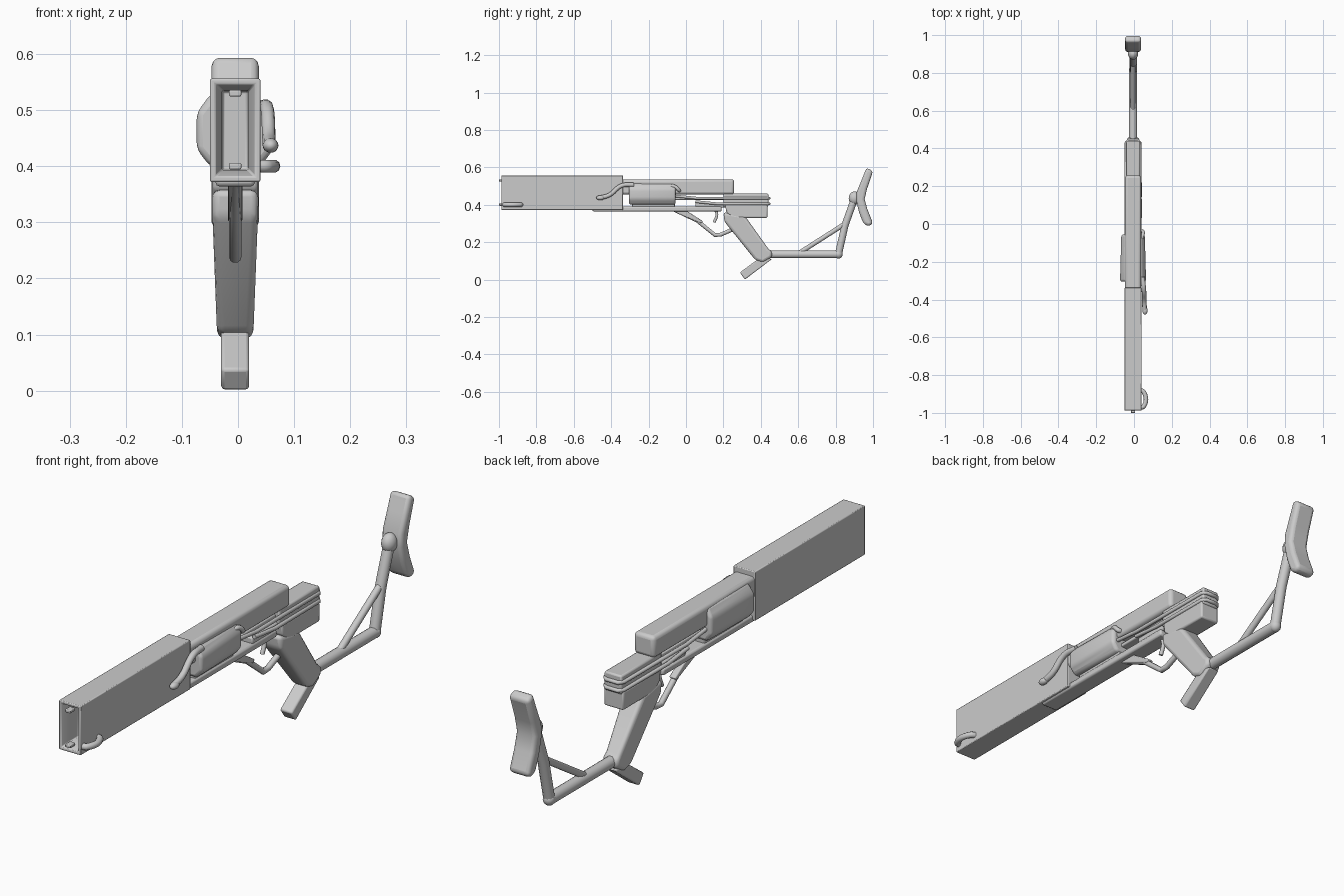
import bpy
import bmesh
from mathutils import Vector

if "Cube" in bpy.data.objects:
    bpy.data.objects.remove(bpy.data.objects["Cube"], do_unlink=True)

CX = -0.005  # centre plane of the body

grey = bpy.data.materials.new("light grey")
grey.use_nodes = True
COLOUR = (0.6, 0.6, 0.6, 1)
grey.diffuse_color = COLOUR
grey.node_tree.nodes["Principled BSDF"].inputs["Base Color"].default_value = COLOUR


def finish(name, mesh, bevel=0.0, segments=2, angle=40):
    """Wrap a mesh in an object with material, bevel and smooth shading."""
    mesh.materials.clear()
    mesh.materials.append(grey)
    obj = bpy.data.objects.new(name, mesh)
    bpy.context.collection.objects.link(obj)
    if bevel:
        mod = obj.modifiers.new("Bevel", "BEVEL")
        mod.width = bevel
        mod.segments = segments
        mod.limit_method = "ANGLE"
    bpy.ops.object.select_all(action="DESELECT")
    obj.select_set(True)
    bpy.context.view_layer.objects.active = obj
    bpy.ops.object.shade_smooth_by_angle(angle=angle * 3.14159 / 180)
    return obj


def prism(name, points, to_3d, depth, bevel=0.0, segments=2, adjust=None):
    """Extrude a 2D outline along the given depth vector."""
    bm = bmesh.new()
    face = bm.faces.new([bm.verts.new(to_3d(p)) for p in points])
    extruded = bmesh.ops.extrude_face_region(bm, geom=[face])["geom"]
    verts = [v for v in extruded if isinstance(v, bmesh.types.BMVert)]
    bmesh.ops.translate(bm, verts=verts, vec=depth)
    bmesh.ops.recalc_face_normals(bm, faces=bm.faces)
    if adjust:
        adjust(bm)
    mesh = bpy.data.meshes.new(name)
    bm.to_mesh(mesh)
    bm.free()
    return finish(name, mesh, bevel, segments)


def side_prism(name, points, width, bevel=0.0, segments=2, adjust=None):
    """Side outline of (y, z) points, centred on the body plane."""
    return prism(name, points, lambda p: (CX - width / 2, p[0], p[1]),
                 Vector((width, 0, 0)), bevel, segments, adjust)


def box(name, y0, y1, z0, z1, width, bevel=0.005, segments=2, adjust=None):
    outline = [(y0, z0), (y1, z0), (y1, z1), (y0, z1)]
    return side_prism(name, outline, width, bevel, segments, adjust)


def tube(name, points, radius, smooth=False):
    """Round rod through (x, y, z) points."""
    curve = bpy.data.curves.new(name, "CURVE")
    curve.dimensions = "3D"
    curve.bevel_depth = radius
    curve.bevel_resolution = 3
    curve.use_fill_caps = True
    if smooth:
        spline = curve.splines.new("BEZIER")
        spline.bezier_points.add(len(points) - 1)
        for bp, p in zip(spline.bezier_points, points):
            bp.co = p
            bp.handle_left_type = bp.handle_right_type = "AUTO"
        spline.resolution_u = 6
    else:
        spline = curve.splines.new("POLY")
        spline.points.add(len(points) - 1)
        for sp, p in zip(spline.points, points):
            sp.co = (*p, 1)
    temp = bpy.data.objects.new(name + " path", curve)
    bpy.context.collection.objects.link(temp)
    bpy.context.view_layer.update()
    mesh = bpy.data.meshes.new_from_object(
        temp.evaluated_get(bpy.context.evaluated_depsgraph_get()))
    bpy.data.objects.remove(temp, do_unlink=True)
    return finish(name, mesh, angle=50)


def ball(name, centre, size):
    bm = bmesh.new()
    bmesh.ops.create_uvsphere(bm, u_segments=16, v_segments=10, radius=1)
    bmesh.ops.scale(bm, verts=bm.verts, vec=size)
    bmesh.ops.translate(bm, verts=bm.verts, vec=centre)
    mesh = bpy.data.meshes.new(name)
    bm.to_mesh(mesh)
    bm.free()
    return finish(name, mesh)


# Long front housing with a funnel-shaped slot in its nose
def cut_slot(bm):
    front = min(bm.faces, key=lambda f: f.calc_center_median().y)
    bmesh.ops.inset_region(bm, faces=[front], thickness=0.014)
    bmesh.ops.inset_region(bm, faces=[front], thickness=0.016, depth=-0.03)
    bmesh.ops.inset_region(bm, faces=[front], thickness=0.003, depth=-0.05)


box("front_housing", -0.987, -0.337, 0.372, 0.556, 0.09, 0.003, 2, cut_slot)
for z in (0.4, 0.53):
    box("nose_tab", -1.0, -0.97, z - 0.006, z + 0.006, 0.022, 0.003)

# Receiver and lower rail
box("upper_receiver", -0.36, 0.257, 0.455, 0.536, 0.086, 0.014, 3)
box("receiver_core", -0.29, -0.06, 0.385, 0.47, 0.06)
box("inner_bar", -0.1, 0.25, 0.425, 0.44, 0.04, 0.004)
box("lower_rail", -0.5, 0.19, 0.364, 0.39, 0.07, 0.007)
box("rail_bridge", 0.05, 0.24, 0.385, 0.412, 0.06, 0.006)

# Side bulges wrapping the receiver
section = [(-0.048, 0.53), (-0.074, 0.495), (-0.074, 0.43), (-0.05, 0.4),
           (0.04, 0.4), (0.064, 0.43), (0.064, 0.485), (0.04, 0.515)]


def taper_ends(bm):
    for v in bm.verts:
        if v.co.y > -0.1:
            v.co.x = CX + (v.co.x - CX) * 0.9


prism("side_bulges", section, lambda p: (p[0], -0.305, p[1]),
      Vector((0, 0.25, 0)), 0.012, 3, taper_ends)

# Handle, front lug and small hook on the left side
tube("cocking_handle", [(0.045, -0.28, 0.507), (0.052, -0.345, 0.502),
                        (0.055, -0.41, 0.452), (0.056, -0.46, 0.437)], 0.012, True)
ball("handle_knob", (0.058, -0.458, 0.437), (0.014, 0.022, 0.013))
tube("front_lug", [(0.035, -0.972, 0.4), (0.052, -0.965, 0.4),
                   (0.052, -0.89, 0.4), (0.035, -0.88, 0.4)], 0.012, True)
tube("side_hook", [(0.035, -0.09, 0.495), (0.046, -0.06, 0.498),
                   (0.046, -0.038, 0.478), (0.035, -0.035, 0.475)], 0.009, True)

# Rear block with rods wrapping round its back
box("rear_upper_block", 0.2, 0.44, 0.39, 0.46, 0.072, 0.006)
side_prism("rear_lower_block", [(0.21, 0.40), (0.215, 0.36), (0.25, 0.33),
                                (0.435, 0.33), (0.435, 0.40)], 0.08, 0.006)
for z, start in ((0.435, -0.06), (0.405, 0.05)):
    right = [(CX - 0.037, start, z + 0.012), (CX - 0.039, start + 0.12, z),
             (CX - 0.037, 0.43, z), (CX - 0.025, 0.445, z)]
    left = [(2 * CX - x, y, zz) for x, y, zz in reversed(right)]
    tube("wrap_rod", right + left, 0.0075)


# Raked grip, wider at the top, with a foot
def flare_top(bm):
    for v in bm.verts:
        if v.co.z > 0.28:
            v.co.x = CX + (v.co.x - CX) * 1.3


side_prism("grip", [(0.2, 0.36), (0.205, 0.31), (0.37, 0.105), (0.41, 0.09),
                    (0.46, 0.12), (0.46, 0.15), (0.44, 0.165), (0.315, 0.34)],
           0.064, 0.014, 3, flare_top)
side_prism("grip_foot", [(0.288, 0.038), (0.315, 0.0), (0.46, 0.11), (0.4, 0.12)],
           0.05, 0.006)

# Trigger and guard
tube("trigger_guard", [(CX, -0.06, 0.372), (CX, 0.06, 0.315), (CX, 0.155, 0.238),
                       (CX, 0.185, 0.24), (CX, 0.255, 0.27)], 0.011)
side_prism("guard_mount", [(-0.08, 0.37), (0.08, 0.3), (0.09, 0.312), (0.0, 0.37)],
           0.026, 0.004)
tube("trigger", [(CX, 0.15, 0.385), (CX, 0.165, 0.35), (CX, 0.15, 0.305)], 0.008, True)

# Tubular stock frame
tube("stock_lower_bar", [(CX, 0.43, 0.135), (CX, 0.815, 0.135)], 0.022)
tube("stock_upright", [(CX, 0.815, 0.135), (CX, 0.85, 0.29), (CX, 0.9, 0.43)], 0.02)
tube("stock_brace", [(CX, 0.61, 0.145), (CX, 0.845, 0.295)], 0.013)
ball("stock_elbow", (CX, 0.815, 0.136), (0.022, 0.023, 0.024))
ball("pad_joint", (CX, 0.902, 0.435), (0.027, 0.032, 0.036))

# Curved shoulder pad
side_prism("shoulder_pad", [(0.965, 0.598), (0.94, 0.535), (0.913, 0.47), (0.911, 0.42),
                            (0.925, 0.36), (0.948, 0.3), (0.975, 0.284), (1.0, 0.3),
                            (0.97, 0.375), (0.955, 0.43), (0.968, 0.485), (1.0, 0.58)],
           0.084, 0.014, 3)
